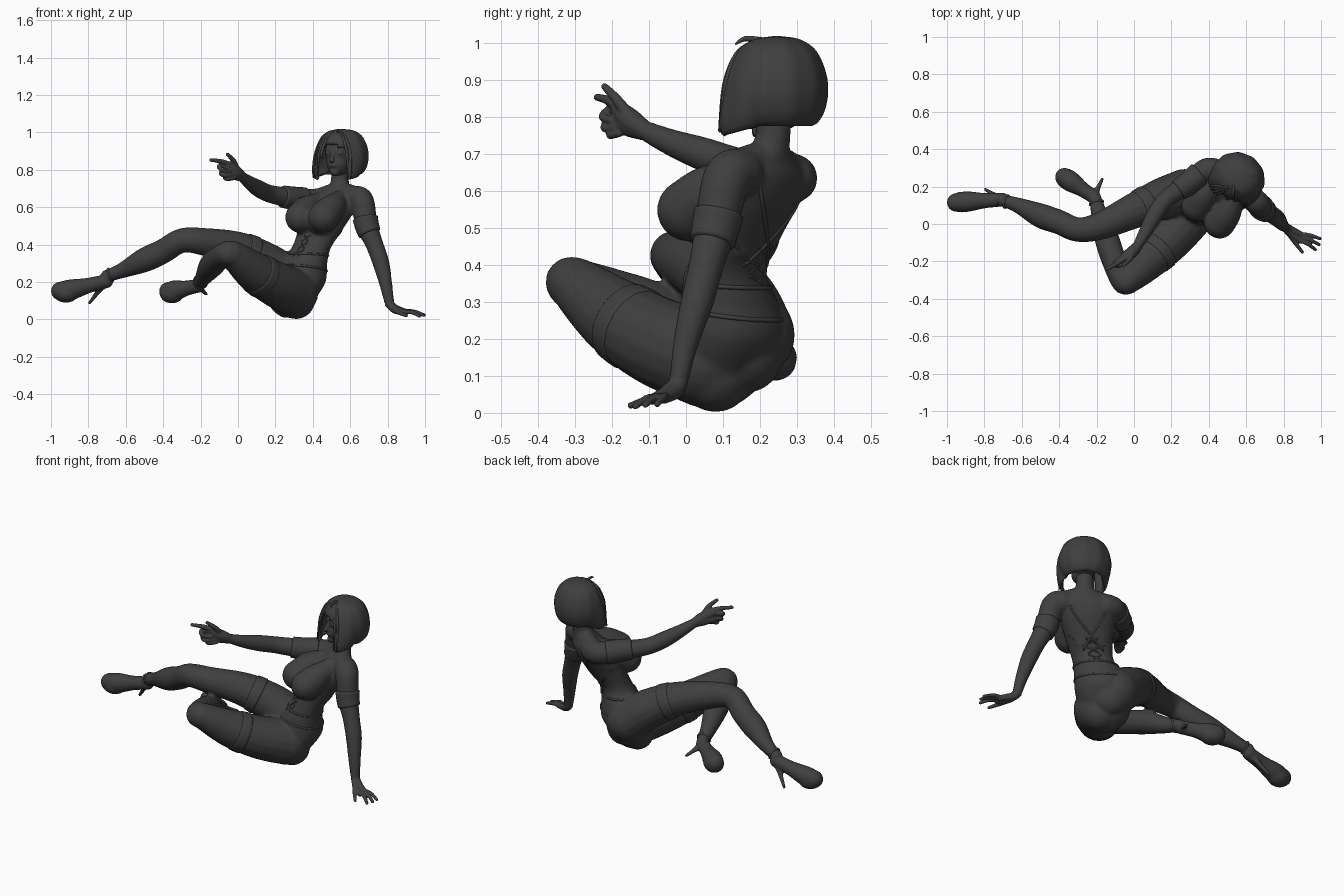
import bpy, bmesh, math
from mathutils import Vector as V, Matrix

mat = bpy.data.materials.new("charcoal grey")
mat.diffuse_color = (0.05, 0.05, 0.05, 1)

def finish(bm, name, voxel=0, smooth=4):
    bmesh.ops.recalc_face_normals(bm, faces=bm.faces)
    me = bpy.data.meshes.new(name)
    bm.to_mesh(me)
    bm.free()
    ob = bpy.data.objects.new(name, me)
    bpy.context.collection.objects.link(ob)
    me.materials.append(mat)
    me.polygons.foreach_set("use_smooth", [True] * len(me.polygons))
    if voxel:
        r = ob.modifiers.new("fuse", 'REMESH')
        r.mode, r.voxel_size, r.use_smooth_shade = 'VOXEL', voxel, True
        s = ob.modifiers.new("soften", 'SMOOTH')
        s.factor, s.iterations = 0.5, smooth
    return ob

def spline(pts, n=6):
    """Catmull-Rom through tuples of any length"""
    P = [pts[0]] + list(pts) + [pts[-1]]
    out = []
    for i in range(1, len(P) - 2):
        for k in range(n):
            t = k / n
            out.append([0.5 * (2*b + (c-a)*t + (2*a-5*b+4*c-d)*t*t + (3*b-a-3*c+d)*t**3)
                        for a, b, c, d in zip(*P[i-1:i+3])])
    return out + [list(pts[-1])]

def skin(bm, rings):
    vs = [[bm.verts.new(p) for p in r] for r in rings]
    for a, b in zip(vs, vs[1:]):
        for i in range(len(a)):
            j = (i + 1) % len(a)
            bm.faces.new((a[i], a[j], b[j], b[i]))
    bm.faces.new(vs[0][::-1])
    bm.faces.new(vs[-1])

def ball(bm, c, r, rot=0.0):
    r = r if isinstance(r, tuple) else (r, r, r)
    m = Matrix.Translation(c) @ Matrix.Rotation(rot, 4, 'Z') @ Matrix.Diagonal((*r, 1))
    bmesh.ops.create_uvsphere(bm, u_segments=20, v_segments=12, radius=1, matrix=m)

def limb(bm, pts, sides=16, n=6, caps=True):
    """round tube through (x, y, z, radius) points"""
    S = spline(pts, n)
    rings, side = [], None
    for i, s in enumerate(S):
        t = (V(S[min(i+1, len(S)-1)][:3]) - V(S[max(i-1, 0)][:3])).normalized()
        side = (side - t * side.dot(t)).normalized() if side else t.orthogonal().normalized()
        up = t.cross(side)
        rings.append([V(s[:3]) + s[3] * (side * math.cos(a) + up * math.sin(a))
                      for a in (2 * math.pi * k / sides for k in range(sides))])
    skin(bm, rings)
    if caps:
        for p in (pts[0], pts[-1]):
            ball(bm, p[:3], p[3])

# torso cross-sections: centre x, y, z, half width, half depth
L, F = V((.81, -.58, 0)), V((-.58, -.81, 0))
ROT = math.atan2(L.y, L.x)
TORSO = [(.275, .08, .01, .04, .035), (.278, .09, .05, .10, .08), (.285, .10, .1, .13, .105),
         (.32, .13, .2, .158, .13), (.345, .125, .3, .142, .113), (.39, .12, .38, .113, .09),
         (.44, .15, .48, .128, .10), (.475, .18, .56, .148, .108), (.505, .205, .63, .155, .095),
         (.525, .215, .675, .125, .07), (.54, .225, .71, .06, .055), (.545, .235, .75, .048, .048),
         (.545, .235, .80, .048, .048)]
TS = spline(TORSO)

def surf(z, deg, off=0.0):
    """point on the torso skin; 0 deg is its left, 90 its front, 270 its back"""
    i = max(k for k in range(len(TS) - 1) if TS[k][2] <= z)
    f = (z - TS[i][2]) / (TS[i+1][2] - TS[i][2])
    x, y, _, a, b = [p + (q - p) * f for p, q in zip(TS[i], TS[i+1])]
    t = math.radians(deg)
    return V((x, y, z)) + L * (a + off) * math.cos(t) + F * (b + off) * math.sin(t)

# limb paths
arm_l = [(.625, .145, .65, .065), (.662, .11, .632, .066), (.69, .08, .5, .058), (.73, .055, .40, .048),
         (.765, .03, .30, .045), (.79, .0, .19, .035), (.81, -.02, .085, .026)]
arm_r = [(.43, .285, .635, .067), (.38, .285, .635, .064), (.28, .21, .65, .055), (.17, .13, .672, .048),
         (.11, .045, .70, .046), (.06, -.045, .733, .036), (.02, -.115, .765, .027)]
leg_l = [(.30, .05, .145, .13), (.20, -.07, .19, .122), (.08, -.19, .26, .106), (-.02, -.29, .34, .078),
         (-.055, -.305, .352, .068), (-.105, -.20, .325, .066), (-.145, -.08, .285, .066),
         (-.185, .05, .225, .045), (-.205, .13, .195, .034)]
leg_r = [(.27, .17, .21, .125), (.15, .135, .30, .112), (0, .07, .375, .095), (-.18, -.01, .415, .075),
         (-.30, -.03, .422, .066), (-.40, .01, .365, .066), (-.50, .045, .318, .066),
         (-.62, .10, .262, .042), (-.70, .125, .232, .033)]

# body: torso, bust, arms and legs fused into one skin
bm = bmesh.new()
skin(bm, [[V((x, y, z)) + L * a * math.cos(t) + F * b * math.sin(t)
           for t in (2 * math.pi * k / 32 for k in range(32))] for x, y, z, a, b in TS])
for path in (arm_l, arm_r, leg_l, leg_r):
    limb(bm, path)
limb(bm, [(.54, .13, .64, .05), (.50, .06, .595, .075), (.458, .005, .548, .084)])
limb(bm, [(.43, .21, .63, .05), (.375, .155, .59, .075), (.335, .095, .545, .083)])
limb(bm, [(.47, .13, .47, .07), (.44, .05, .52, .07)])
limb(bm, [(.40, .17, .47, .07), (.36, .11, .52, .07)])
ball(bm, (.31, .08, .105), (.105, .10, .103), ROT)
ball(bm, (.305, .165, .16), (.105, .095, .105), ROT)
limb(bm, [(.62, .14, .66, .055), (.54, .22, .69, .045), (.43, .285, .645, .055)])
finish(bm, "body", .0085, 7)

# hands
def hand(name, palm, fingers):
    bm = bmesh.new()
    for path in palm:
        limb(bm, path, 12)
    for path in fingers:
        limb(bm, path, 10, 4)
    finish(bm, name, .0042, 3)

hand("left_hand",
     [[(.81, -.02, .085, .026), (.835, -.03, .06, .023), (.90, -.06, .04, .016)],
      [(.815, -.03, .075, .02), (.84, -.055, .052, .021), (.89, -.09, .036, .015)]],
     [[(.89, -.055, .042, .013), (.94, -.06, .043, .011), (.995, -.078, .024, .009)],
      [(.89, -.07, .04, .013), (.94, -.085, .042, .011), (.99, -.11, .022, .009)],
      [(.885, -.085, .04, .013), (.93, -.107, .038, .011), (.97, -.137, .018, .009)],
      [(.835, -.06, .05, .015), (.865, -.105, .035, .012), (.90, -.15, .02, .009)]])
hand("right_hand",
     [[(.02, -.115, .765, .027), (-.01, -.15, .79, .032), (-.055, -.18, .82, .024)],
      [(.02, -.115, .76, .024), (-.015, -.15, .775, .03), (-.055, -.18, .785, .024)]],
     [[(-.05, -.185, .83, .016), (-.09, -.21, .845, .013), (-.143, -.24, .853, .010)],
      [(-.01, -.16, .81, .018), (-.025, -.19, .85, .014), (-.055, -.22, .882, .010)],
      [(-.055, -.18, .815, .016), (-.1, -.205, .818, .014), (-.085, -.225, .80, .012), (-.045, -.20, .79, .011)],
      [(-.05, -.18, .79, .016), (-.09, -.205, .785, .014), (-.075, -.22, .77, .012), (-.035, -.19, .77, .011)],
      [(-.04, -.17, .77, .015), (-.07, -.195, .76, .013), (-.055, -.205, .75, .011), (-.02, -.18, .755, .01)]])

# platform shoes with stiletto heels
def shoe(name, ankle, heel, ball_pt, toe, tip):
    bm = bmesh.new()
    limb(bm, [(*ankle, .034), (*heel, .038)])
    mid = [(a + b) / 2 for a, b in zip(heel, ball_pt)]
    limb(bm, [(*heel, .037), (*mid, .041), (*ball_pt, .055), (*toe, .05)])
    limb(bm, [(*heel, .032), (*[h * .6 + t * .4 for h, t in zip(heel, tip)], .016), (*tip, .009)], 10)
    ball(bm, V(ball_pt) * .5 + V(toe) * .5 - V((0, 0, .014)), (.07, .056, .052),
         math.atan2(toe[1] - ball_pt[1], toe[0] - ball_pt[0]))
    finish(bm, name, .006)

shoe("right_shoe", (-.70, .125, .232), (-.705, .13, .205), (-.89, .12, .16), (-.95, .115, .152), (-.795, .185, .087))
shoe("left_shoe", (-.205, .13, .195), (-.215, .145, .18), (-.335, .225, .155), (-.372, .25, .15), (-.17, .24, .135))

# arm cuffs, stocking tops and ankle straps
def band(name, path, t0, t1, grow):
    S = spline(path, 20)
    i, j = int(t0 * (len(S)-1)), int(t1 * (len(S)-1))
    bm = bmesh.new()
    limb(bm, [(*s[:3], s[3] + (grow if i < k < j else -.004)) for k, s in enumerate(S) if i <= k <= j],
         28, 1, False)
    finish(bm, name)

band("left_cuff", arm_l, .28, .40, .007)
band("right_cuff", arm_r, .22, .40, .007)
band("left_stocking_top", leg_l, .19, .235, .003)
band("right_stocking_top", leg_r, .19, .235, .003)
band("right_ankle_strap", leg_r, .95, .98, .005)
band("left_ankle_strap", leg_l, .95, .98, .005)

# straps, belts and lacing that follow the torso
bm = bmesh.new()
def strap(points, r=.006, off=-.002):
    limb(bm, [(*surf(z, d, off), r) for z, d in points], 8, 5)
for s in (1, -1):
    strap([(.40, 270 - s*28), (.46, 270), (.55, 270 + s*30), (.64, 270 + s*48), (.67, 270 + s*75)])
    strap([(.52, 270 + s*95), (.47, 270 + s*60), (.42, 270 + s*30), (.40, 270)], .005)
    for z in (.34, .38, .42):
        strap([(z, 270 - s*16), (z + .015, 270), (z + .03, 270 + s*16)], .004)
        strap([(z, 90 - s*9), (z + .015, 90), (z + .03, 90 + s*9)], .004)
for z, tilt in ((.345, .008), (.27, .02)):
    strap([(z + tilt * math.sin(math.radians(d)), d) for d in range(0, 361, 20)], .006, -.001)
finish(bm, "straps_and_lacing")

# head
HF = V((-.48, -.877, 0))
HS = V((.877, -.48, 0))
hr = math.atan2(HS.y, HS.x)
hc = V((.553, .237, .88))
def face(s, f, z):
    return hc + HS * s + HF * f + V((0, 0, z))
bm = bmesh.new()
ball(bm, face(0, -.005, .015), (.088, .105, .10), hr)
ball(bm, face(0, .035, -.045), (.062, .068, .068), hr)
ball(bm, face(0, .075, -.092), (.026, .026, .022), hr)
limb(bm, [(*face(0, .097, .012), .008), (*face(0, .112, -.028), .014)], 10)
ball(bm, face(0, .096, -.056), (.023, .012, .010), hr)
for s in (-1, 1):
    ball(bm, face(s * .036, .082, .008), (.018, .012, .010), hr)
    limb(bm, [(*face(s * .016, .094, .026), .005), (*face(s * .055, .078, .028), .004)], 8)
finish(bm, "head", .005, 2)

# bob haircut: a lathed shell, open over the face
bm = bmesh.new()
prof = spline([(.012, 1.018), (.065, 1.009), (.108, .978), (.134, .92), (.140, .865), (.130, .815),
               (.112, .785), (.095, .775)], 4)
N = 64
def hair(r, z, a):
    front = max(0, math.cos(a))
    k = max(0, (1.018 - z) / .243)
    rr = r * (1 + .012 * math.sin(a * 11)) + .048 * min(1, front * 1.6) * k ** 3
    return hc + V((.002, .008, z - .036 * front * k - hc.z)) + HF * rr * math.cos(a) * .97 + HS * rr * math.sin(a) * 1.04
ring = [[bm.verts.new(hair(r, z, 2 * math.pi * k / N)) for k in range(N)] for r, z in prof]
bm.faces.new(ring[0])
for i in range(len(ring) - 1):
    for k in range(N):
        a = (k + .5) * 2 * math.pi / N
        a = a if a < math.pi else a - 2 * math.pi
        if prof[i][1] < .965 - .05 * abs(a) and -.60 < a < .68:
            continue
        j = (k + 1) % N
        bm.faces.new((ring[i][k], ring[i][j], ring[i+1][j], ring[i+1][k]))
bmesh.ops.recalc_face_normals(bm, faces=bm.faces)
shell = finish(bm, "bob_hair")
sol = shell.modifiers.new("thickness", 'SOLIDIFY')
sol.thickness, sol.offset = .016, -1

# loose locks at the parting, fringe and cheeks
bm = bmesh.new()
for a, drop in ((-.75, .785), (-.62, .785), (-.50, .80), (.66, .79), (.78, .785), (-.38, .88)):
    pts = [(*hair(.07, 1.004, a * .5), .005), (*hair(.11, .972, a * .85), .008),
           (*hair(.136, .90, a), .008), (*hair(.118, drop, a), .003)]
    limb(bm, pts, 8, 5)
limb(bm, [(*hair(.05, 1.01, 0), .007), (*hair(.09, 1.012, .2), .007), (*hair(.115, 1.0, .3), .003)], 8)
finish(bm, "hair_locks")
